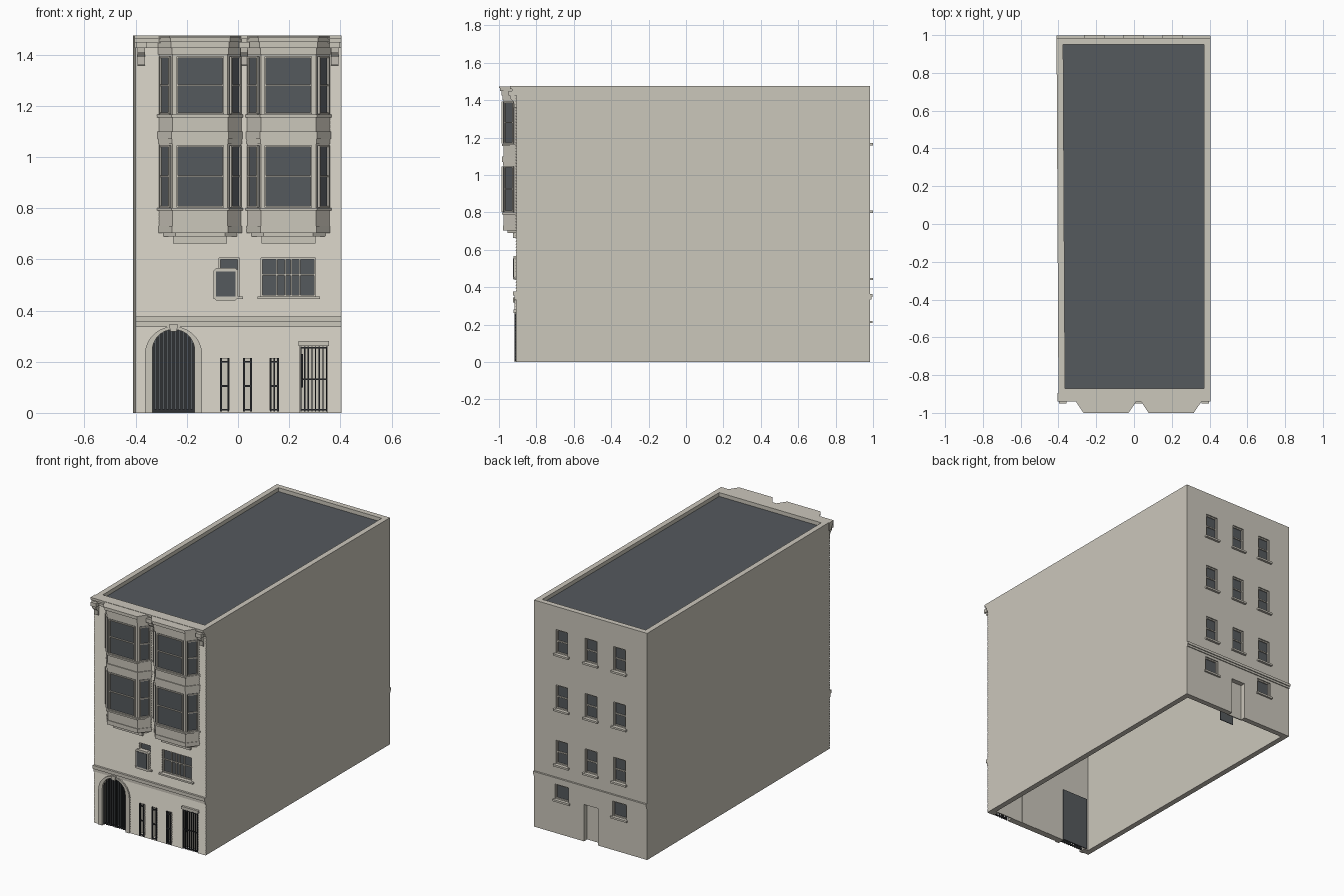
import bpy, bmesh, math
from mathutils import Matrix, Vector

if "Cube" in bpy.data.objects:
    bpy.data.objects.remove(bpy.data.objects["Cube"])


def material(name, rgb):
    m = bpy.data.materials.new(name)
    m.use_nodes = True
    m.diffuse_color = (*rgb, 1)
    m.node_tree.nodes["Principled BSDF"].inputs["Base Color"].default_value = (*rgb, 1)
    return m


MATS = [material("stone", (0.60, 0.57, 0.50)),
        material("slate_glass", (0.09, 0.10, 0.11)),
        material("iron", (0.03, 0.032, 0.036))]
STONE, GLASS, IRON = range(3)


class Part:
    """Collects extruded solids into one named mesh object."""

    def __init__(self, name):
        self.name, self.bm, self.M = name, bmesh.new(), Matrix()

    def solid(self, pts, vec, mat=STONE):
        vec = Vector(vec)
        a = [self.bm.verts.new(self.M @ Vector(p)) for p in pts]
        b = [self.bm.verts.new(self.M @ (Vector(p) + vec)) for p in pts]
        n = len(pts)
        faces = [a[::-1], b] + [[a[i], a[(i + 1) % n], b[(i + 1) % n], b[i]] for i in range(n)]
        for f in faces:
            self.bm.faces.new(f).material_index = mat

    def box(self, x0, x1, y0, y1, z0, z1, mat=STONE):
        self.solid([(x0, y0, z0), (x1, y0, z0), (x1, y1, z0), (x0, y1, z0)], (0, 0, z1 - z0), mat)

    def panel(self, xz, y0, y1, mat=STONE):
        self.solid([(x, y0, z) for x, z in xz], (0, y1 - y0, 0), mat)

    def done(self):
        bmesh.ops.recalc_face_normals(self.bm, faces=self.bm.faces)
        me = bpy.data.meshes.new(self.name)
        self.bm.to_mesh(me)
        self.bm.free()
        for m in MATS:
            me.materials.append(m)
        ob = bpy.data.objects.new(self.name, me)
        bpy.context.collection.objects.link(ob)
        return ob


def place(x, y, angle=0):
    return Matrix.Translation((x, y, 0)) @ Matrix.Rotation(angle, 4, 'Z')


def arch(cx, r, spring, n=20):
    arc = [(cx - r * math.cos(math.pi * i / n), spring + r * math.sin(math.pi * i / n)) for i in range(n + 1)]
    return [(cx - r, 0)] + arc + [(cx + r, 0)]


def window(p, w, z0, z1, d, rails=(), posts=(), f=0.006):
    """Glass with a frame, in a local frame that looks along -y."""
    h = w / 2
    p.box(-h, h, d, d + 0.005, z0, z1, GLASS)
    for x in (-h + f / 2, h - f / 2, *posts):
        p.box(x - f / 2, x + f / 2, d - 0.008, d, z0, z1)
    for z in (z0 + f / 2, z1 - f / 2, *rails):
        p.box(-h, h, d - 0.007, d, z - f / 2, z + f / 2)


FRONT, BACK, TOP = -0.90, 0.985, 1.475
ARCH_X, ARCH_R, SPRING = -0.252, 0.083, 0.243
SLITS = (-0.052, 0.037, 0.142)
BACK_X = (0.205, -0.005, -0.21)
BACK_SILLS = (1.17, 0.81, 0.45)

# Openings cut through the walls
cut = Part("opening_cutter")
cut.panel([(x, z if z else -0.1) for x, z in arch(ARCH_X, ARCH_R, SPRING)], -1, -0.8)
for x in SLITS:
    cut.box(x - 0.018, x + 0.018, -1, -0.8, 0.012, 0.212)
cut.box(0.242, 0.35, -1, -0.8, -0.1, 0.262)
cut.box(-0.075, 0.005, -1, -0.8, 0.455, 0.605)
cut.box(0.09, 0.302, -1, -0.8, 0.455, 0.605)
for x in BACK_X:
    for z in BACK_SILLS:
        cut.box(x - 0.043, x + 0.043, 0.9, 1.1, z, z + 0.155)
for x in (BACK_X[0], BACK_X[2]):
    cut.box(x - 0.05, x + 0.05, 0.9, 1.1, 0.22, 0.318)
cut.box(-0.055, 0.045, 0.9, 1.1, -0.1, 0.24)
cutter = cut.done()
cutter.hide_render = True


def cut_openings(ob):
    mod = ob.modifiers.new("openings", 'BOOLEAN')
    mod.operation, mod.solver, mod.object = 'DIFFERENCE', 'EXACT', cutter
    bpy.context.view_layer.objects.active = ob
    bpy.ops.object.modifier_apply(modifier=mod.name)


# Wall shell, open underneath, with its parapet
outer = [(-0.40, FRONT), (0.405, FRONT), (0.405, BACK), (-0.41, BACK)]
inner = [(-0.365, -0.87), (0.37, -0.87), (0.37, 0.95), (-0.375, 0.95)]
shell = Part("wall_shell")
rings = [[shell.bm.verts.new((x, y, z)) for x, y in ring]
         for ring, z in ((outer, 0), (outer, TOP), (inner, TOP), (inner, 0))]
for k in range(4):
    r, s = rings[k], rings[(k + 1) % 4]
    for i in range(4):
        j = (i + 1) % 4
        shell.bm.faces.new((r[i], r[j], s[j], s[i]))
cut_openings(shell.done())

roof = Part("roof")
roof.solid([(x, y, 1.43) for x, y in inner], (0, 0, 0.02), GLASS)
roof.done()

# Lapped siding on the front
siding = Part("front_siding")
profile, rows, top = [(-0.895, 0)], 92, 1.44
for i in range(rows):
    profile += [(-0.911, top * i / rows), (-0.906, top * (i + 1) / rows)]
profile.append((-0.895, top))
siding.solid([(-0.40, y, z) for y, z in profile], (0.805, 0, 0))
cut_openings(siding.done())
bpy.data.objects.remove(cutter)

# Belt courses on the front and back
belt = Part("belt_courses")
for z0, z1, d in ((0.335, 0.355, 0.016), (0.355, 0.377, 0.024)):
    belt.box(-0.40, 0.405, FRONT - d, FRONT, z0, z1)
for z0, z1, d in ((0.335, 0.348, 0.006), (0.348, 0.365, 0.012)):
    belt.box(-0.41, 0.405, BACK - 0.01, BACK + d, z0, z1)
belt.done()

# Arched gateway
gate = Part("arched_gate")
gate.panel(arch(ARCH_X, 0.112, 0.226) + arch(ARCH_X, ARCH_R, SPRING)[::-1], -0.918, -0.89)
gate.panel([(ARCH_X - 0.012, 0.318), (ARCH_X + 0.012, 0.318), (ARCH_X + 0.018, 0.345),
            (ARCH_X - 0.018, 0.345)], -0.925, -0.89)
gate.box(-0.345, -0.16, -0.865, -0.86, 0, 0.35, GLASS)
for i in range(11):
    dx = (i - 5) * 0.0155
    h = SPRING + math.sqrt(ARCH_R ** 2 - dx ** 2)
    gate.box(ARCH_X + dx - 0.004, ARCH_X + dx + 0.004, -0.905, -0.897, 0.005, h, IRON)
gate.box(ARCH_X - ARCH_R, ARCH_X + ARCH_R, -0.9, -0.894, 0.005, 0.015, IRON)
gate.done()


def grille(p, x0, x1, z0, z1, bars, rails, w):
    for i in range(bars):
        x = x0 + (x1 - x0) * i / (bars - 1)
        p.box(x - w / 2, x + w / 2, -0.918, -0.91, z0, z1, IRON)
    for z in rails:
        p.box(x0, x1, -0.916, -0.909, z - 0.003, z + 0.003, IRON)


# Narrow barred windows
slits = Part("narrow_barred_windows")
for x in SLITS:
    slits.box(x - 0.02, x + 0.02, -0.875, -0.868, 0, 0.215)
    grille(slits, x - 0.014, x + 0.014, 0.005, 0.215, 3 if x > 0.1 else 2, (0.012, 0.105, 0.2), 0.007)
slits.done()

# Barred entrance
door = Part("barred_door")
door.box(0.24, 0.352, -0.875, -0.868, 0, 0.265)
door.box(0.236, 0.356, -0.922, -0.89, 0.262, 0.28)
door.box(0.246, 0.254, -0.885, -0.874, 0.1, 0.23, IRON)
grille(door, 0.246, 0.346, 0.005, 0.26, 8, (0.012, 0.132, 0.255), 0.005)
door.done()

# Second storey windows and boxed vent
mid = Part("second_storey_windows")
mid.M = place(-0.035, -0.91)
window(mid, 0.08, 0.455, 0.605, 0.018, (0.54,))
mid.M = place(0.196, -0.91)
window(mid, 0.212, 0.455, 0.605, 0.018, (0.54,), (-0.045, -0.012, 0.012, 0.045))
mid.M = Matrix()
mid.box(-0.095, 0.02, -0.925, -0.89, 0.444, 0.455)
mid.box(0.076, 0.32, -0.925, -0.89, 0.444, 0.455)
mid.done()
vent = Part("boxed_vent")
c = 0.01
vent.panel([(-0.095 + c, 0.44), (-c, 0.44), (0, 0.44 + c), (0, 0.566 - c), (-c, 0.566),
            (-0.095 + c, 0.566), (-0.095, 0.566 - c), (-0.095, 0.44 + c)], -0.922, -0.895)
vent.box(-0.085, -0.01, -0.925, -0.921, 0.455, 0.553, GLASS)
vent.done()

# Two-storey bay windows: stacked tiers, then glazing on three faces
TIERS = [(0.69, 0.703, -0.02), (0.703, 0.73, 0.004), (0.73, 0.79, 0), (0.79, 0.80, 0.01),
         (0.80, 1.05, 0), (1.05, 1.07, 0.004), (1.07, 1.10, 0.008), (1.10, 1.155, 0.002),
         (1.155, 1.165, 0.01), (1.165, 1.40, 0), (1.40, 1.425, 0.006), (1.425, 1.45, 0.012),
         (1.45, 1.465, 0.019), (1.465, 1.473, 0.025)]
SLANT = math.atan2(0.065, 0.053)
for side, cx in (("right", -0.148), ("left", 0.197)):
    bay = Part(side + "_bay_window")
    bay.M = place(cx, 0)
    for z0, z1, o in TIERS:
        a, b, y = 0.16 + 0.8 * o, 0.107 + 0.5 * o, -0.975 - o
        bay.solid([(-a, -0.91, z0), (-b, y, z0), (b, y, z0), (a, -0.91, z0),
                   (a, -0.895, z0), (-a, -0.895, z0)], (0, 0, z1 - z0))
    bay.box(-0.105, 0.105, -0.925, -0.89, 0.662, 0.695)
    for z0, z1, rail in ((0.803, 1.045, 0.925), (1.168, 1.392, 1.28)):
        for x, y, ang, w in ((0, -0.975, 0, 0.186), (0.1335, -0.9425, SLANT, 0.062),
                             (-0.1335, -0.9425, -SLANT, 0.062)):
            bay.M = place(cx + x, y, ang)
            window(bay, w, z0, z1, -0.003, (rail,))
    bay.done()

# Main cornice and its brackets
cornice = Part("front_cornice")
for z0, z1, d in ((1.425, 1.445, 0.018), (1.445, 1.46, 0.03), (1.46, TOP, 0.04)):
    cornice.box(-0.405, 0.405, FRONT - d, FRONT + 0.005, z0, z1)
for x in (-0.378, 0.024, 0.378):
    cornice.solid([(x - 0.014, y, z) for y, z in
                   ((-0.895, 1.355), (-0.918, 1.36), (-0.922, 1.39), (-0.94, 1.41),
                    (-0.945, 1.45), (-0.895, 1.45))], (0.028, 0, 0))
    cornice.box(x - 0.02, x + 0.02, -0.95, -0.895, 1.425, 1.45)
cornice.done()

# Rear windows and sills
rear = Part("rear_windows")
for x in BACK_X:
    rear.M = place(x, BACK, math.pi)
    for z in BACK_SILLS:
        window(rear, 0.086, z, z + 0.155, 0.015, (z + 0.078,), f=0.008)
        rear.box(-0.054, 0.054, -0.015, 0.01, z - 0.012, z)
    if x != BACK_X[1]:
        window(rear, 0.1, 0.22, 0.318, 0.015, f=0.008)
        rear.box(-0.06, 0.06, -0.012, 0.01, 0.208, 0.22)
rear.done()

# Recessed rear door
back_door = Part("rear_door")
back_door.box(-0.06, 0.05, 0.945, 0.952, 0, 0.245)
back_door.box(-0.055, 0.045, 0.87, 0.875, 0, 0.24, GLASS)
back_door.done()
